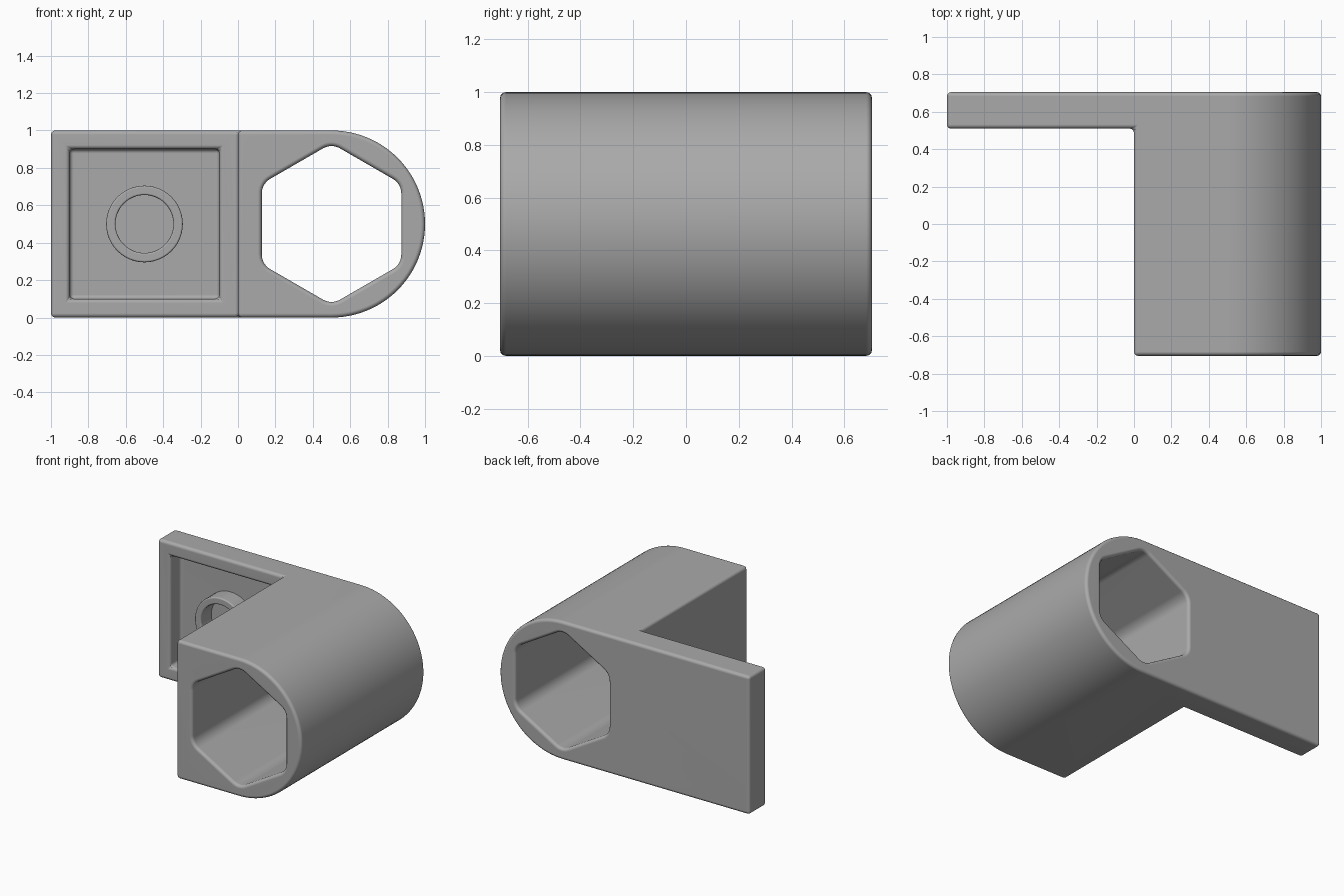
import bpy
import bmesh
from math import sin, cos, pi

cube = bpy.data.objects.get("Cube")
if cube:
    bpy.data.objects.remove(cube, do_unlink=True)

BACK, FRONT, PLATE = 0.705, -0.705, 0.51   # depth of back, front and plate face
POCKET = 0.63                              # depth of the pocket floor
MID = 0.5                                  # height of all centres

grey = bpy.data.materials.new("plain grey")
grey.use_nodes = True
colour = (0.4, 0.4, 0.4, 1)
grey.diffuse_color = colour
grey.node_tree.nodes["Principled BSDF"].inputs["Base Color"].default_value = colour


def arc(cx, cz, r, start, end, steps):
    return [(cx + r * cos(start + (end - start) * i / steps),
             cz + r * sin(start + (end - start) * i / steps)) for i in range(steps + 1)]


def prism(name, outline, y0, y1):
    """Extrude an x-z outline along y."""
    bm = bmesh.new()
    face = bm.faces.new([bm.verts.new((x, y0, z)) for x, z in outline])
    side = bmesh.ops.extrude_face_region(bm, geom=[face])
    verts = [v for v in side["geom"] if isinstance(v, bmesh.types.BMVert)]
    bmesh.ops.translate(bm, verts=verts, vec=(0, y1 - y0, 0))
    bmesh.ops.recalc_face_normals(bm, faces=bm.faces)
    mesh = bpy.data.meshes.new(name)
    bm.to_mesh(mesh)
    bm.free()
    mesh.materials.append(grey)
    obj = bpy.data.objects.new(name, mesh)
    bpy.context.collection.objects.link(obj)
    return obj


def rect(x0, x1, z0, z1):
    return [(x0, z0), (x1, z0), (x1, z1), (x0, z1)]


def finish(obj, cutters, width):
    """Cut, round the edges and shade."""
    for cutter in cutters:
        mod = obj.modifiers.new("cut", "BOOLEAN")
        mod.operation, mod.solver, mod.object = "DIFFERENCE", "EXACT", cutter
    bevel = obj.modifiers.new("rounding", "BEVEL")
    bevel.width, bevel.segments = width, 3
    bevel.limit_method, bevel.angle_limit = "ANGLE", pi / 5
    bevel.use_clamp_overlap = False
    bpy.ops.object.select_all(action="DESELECT")
    obj.select_set(True)
    bpy.context.view_layer.objects.active = obj
    bpy.ops.object.convert(target="MESH")
    bpy.ops.object.shade_smooth_by_angle(angle=pi / 5)
    normals = obj.modifiers.new("flat faces", "WEIGHTED_NORMAL")
    normals.keep_sharp = True
    for cutter in cutters:
        bpy.data.objects.remove(cutter, do_unlink=True)


# Bracket: long round-ended bar, cut back to a plate on the right
outline = [(-1, 1), (-1, 0)] + arc(0.5, MID, 0.5, -pi / 2, pi / 2, 48)
bracket = prism("bracket_body", outline, FRONT, BACK)
plate_cut = prism("plate_cutter", rect(-2, 0, -1, 2), -2, PLATE)
pocket_cut = prism("pocket_cutter", rect(-0.9, -0.1, 0.1, 0.9), PLATE - 0.1, POCKET)

# Hexagonal through hole with rounded corners
hexagon, corner = [], 0.09
reach = 0.373 / cos(pi / 6) - corner / cos(pi / 6)
for i in range(6):
    a = pi / 6 + i * pi / 3
    hexagon += arc(0.5 + reach * cos(a), MID + reach * sin(a), corner,
                   a - pi / 6, a + pi / 6, 6)
hex_cut = prism("hex_cutter", hexagon, -2, 2)
finish(bracket, [plate_cut, pocket_cut, hex_cut], 0.022)

# Short tube standing in the pocket
tube = prism("pocket_tube", arc(-0.5, MID, 0.205, 0, 2 * pi, 48)[:-1], PLATE, POCKET + 0.02)
bore = prism("bore_cutter", arc(-0.5, MID, 0.155, 0, 2 * pi, 48)[:-1], PLATE - 0.1, POCKET + 0.1)
finish(tube, [bore], 0.01)
